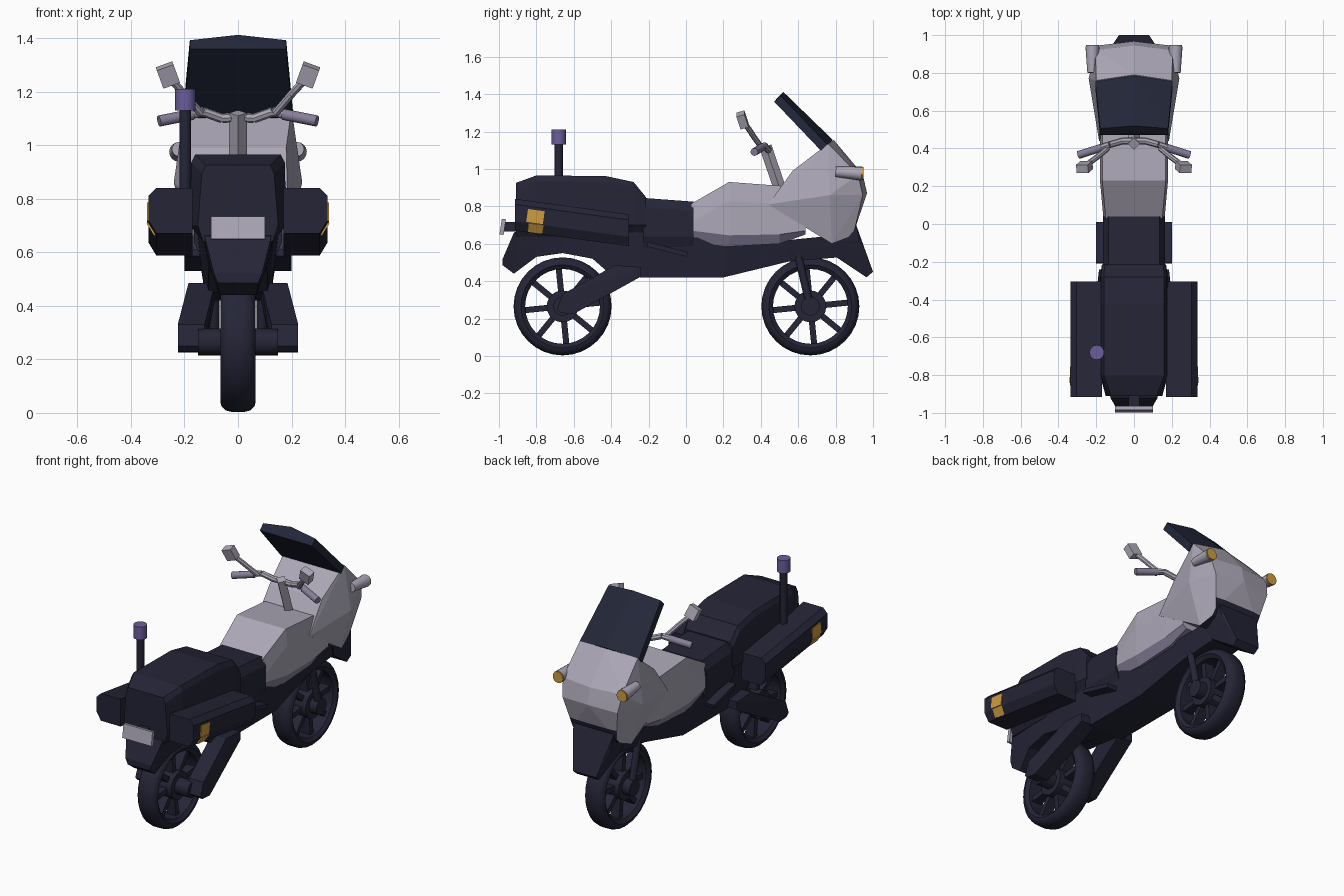
import bpy, bmesh, math
from mathutils import Vector, Matrix

if "Cube" in bpy.data.objects:
    bpy.data.objects.remove(bpy.data.objects["Cube"])


def material(name, rgb):
    m = bpy.data.materials.new(name)
    m.diffuse_color = (*rgb, 1)
    m.use_nodes = True
    m.node_tree.nodes["Principled BSDF"].inputs["Base Color"].default_value = m.diffuse_color
    return m


NAVY = material("dark navy", (0.018, 0.018, 0.038))
GLASS = material("smoked glass", (0.016, 0.02, 0.04))
GREY = material("light grey", (0.41, 0.385, 0.47))
LILAC = material("muted lilac", (0.24, 0.21, 0.32))
PURPLE = material("purple lamp", (0.15, 0.11, 0.33))
AMBER = material("amber", (0.62, 0.34, 0.05))
smooth = []


def finish(name, bm, *mats, soft=False):
    bmesh.ops.recalc_face_normals(bm, faces=bm.faces)
    me = bpy.data.meshes.new(name)
    bm.to_mesh(me)
    bm.free()
    for m in mats:
        me.materials.append(m)
    ob = bpy.data.objects.new(name, me)
    bpy.context.collection.objects.link(ob)
    if soft:
        smooth.append(ob)
    return ob


def hull(points, mirror=True):
    bm = bmesh.new()
    for x, y, z in points:
        bm.verts.new((x, y, z))
        if mirror and x:
            bm.verts.new((-x, y, z))
    r = bmesh.ops.convex_hull(bm, input=bm.verts)
    junk = [v for v in bm.verts if not v.link_faces]
    bmesh.ops.delete(bm, geom=junk, context='VERTS')
    return bm


def loft(name, sections, mats, lower=None):
    """sections: (y, right half outline from top to bottom as x, z)"""
    bm = bmesh.new()
    rings = []
    for y, half in sections:
        ring = half + [(-x, z) for x, z in reversed(half)]
        rings.append([bm.verts.new((x, y, z)) for x, z in ring])
    n, h = len(rings[0]), len(sections[0][1])
    for a, b in zip(rings, rings[1:]):
        for i in range(n):
            f = bm.faces.new((a[i], a[(i + 1) % n], b[(i + 1) % n], b[i]))
            if lower is not None and lower <= i < n - 1 - lower:
                f.material_index = 1
    bm.faces.new(rings[0])
    bm.faces.new(rings[-1])
    return finish(name, bm, *mats)


def box(name, c, size, mat, rot=(0, 0, 0)):
    bm = bmesh.new()
    bmesh.ops.create_cube(bm, size=1)
    ob = finish(name, bm, mat)
    ob.location, ob.scale, ob.rotation_euler = c, size, rot
    return ob


def rod(name, a, b, r, mat, n=12, r2=None):
    a, b = Vector(a), Vector(b)
    bm = bmesh.new()
    bmesh.ops.create_cone(bm, cap_ends=True, segments=n, radius1=r,
                          radius2=r if r2 is None else r2, depth=(b - a).length)
    q = (b - a).to_track_quat('Z', 'Y')
    bm.transform(Matrix.Translation((a + b) / 2) @ q.to_matrix().to_4x4())
    return finish(name, bm, mat, soft=n > 6)


def lathe(name, profile, y, z, mat, n=32):
    """closed (x, radius) profile spun about a wheel axle"""
    bm = bmesh.new()
    rings = [[bm.verts.new((x, y + r * math.cos(t), z + r * math.sin(t))) for x, r in profile]
             for t in (2 * math.pi * k / n for k in range(n))]
    m = len(profile)
    for k in range(n):
        a, b = rings[k], rings[(k + 1) % n]
        for i in range(m):
            bm.faces.new((a[i], a[(i + 1) % m], b[(i + 1) % m], b[i]))
    return finish(name, bm, mat, soft=True)


# wheels: tyre, hub, axle and eight spokes
tyre = [(-.066, .222), (-.062, .24), (-.045, .256), (-.02, .262), (.02, .262),
        (.045, .256), (.062, .24), (.066, .222), (.05, .2), (-.05, .2)]
for label, wy, axle in (("front", .665, .11), ("rear", -.66, .15)):
    wz = .265
    lathe(label + "_tyre", tyre, wy, wz, NAVY)
    rod(label + "_hub", (-.06, wy, wz), (.06, wy, wz), .085, NAVY, 20)
    rod(label + "_axle", (-axle, wy, wz), (axle, wy, wz), .05, NAVY, 16)
    for k in range(8):
        t = k * math.pi / 4 + .1
        box(label + "_spoke", (0, wy + .14 * math.cos(t), wz + .14 * math.sin(t)),
            (.06, .15, .032), NAVY, (t, 0, 0))

# chassis with tail fender and belly: y, top, bottom, half widths
loft("chassis", [(y, [(wt, t), (wb, b)]) for y, t, b, wt, wb in (
    (-.98, .52, .485, .09, .075), (-.92, .66, .44, .125, .07), (-.8, .7, .53, .14, .1),
    (-.66, .7, .55, .14, .11), (-.5, .7, .52, .14, .11), (-.42, .68, .45, .14, .11),
    (-.24, .66, .42, .15, .12), (.2, .62, .42, .15, .12), (.55, .62, .505, .14, .1),
    (.85, .65, .53, .11, .09))], [NAVY])

# rear trunk and seat
loft("trunk", [(y, [(w - .015, t), (w, t - .03), (wb, .7), (.13, .64)]) for y, t, w, wb in (
    (-.91, .925, .135, .15), (-.8, .965, .175, .18), (-.43, .962, .175, .18),
    (-.28, .93, .175, .18), (-.215, .85, .17, .17))], [NAVY])
loft("seat", [(y, [(.135, t), (.165, t - .05), (.165, .64), (.14, .58)])
              for y, t in ((-.23, .845), (.04, .825))], [NAVY])

# fuel tank with lilac lower band
loft("tank", [(y, [(w, t), (w + .012, t - .1), (w + .012, m), (w - .015, b)])
              for y, t, w, m, b in ((.03, .815, .15, .67, .61), (.23, .93, .168, .645, .585),
                                    (.5, .91, .168, .65, .6), (.64, .86, .165, .67, .65))],
     [GREY, LILAC], lower=2)

# front fairing, dark across the low nose
bm = hull([(.185, .44, .81), (.18, .57, .99), (.2, .76, 1.135), (0, .79, 1.155), (.205, .92, .97),
           (0, .945, .97), (.24, .77, .86), (.19, .945, .86), (0, .968, .87),
           (.15, .9, .67), (.17, .78, .6), (.15, .87, .635)])
bmesh.ops.bisect_plane(bm, geom=bm.verts[:] + bm.edges[:] + bm.faces[:],
                       plane_co=(0, 0, .73), plane_no=(0, 0, 1))
bm.normal_update()
for f in bm.faces:
    n = f.normal
    if f.calc_center_median().z < .73 and abs(n.x) < .7 and n.y > -.2:
        f.material_index = 1
finish("fairing", bm, GREY, NAVY)

# front fender beak
finish("front_fender", hull([(.14, .91, .7), (.13, .925, .62), (.08, 1, .45), (.075, .965, .42),
                             (.1, .8, .53), (.12, .76, .61)]), NAVY)

# windshield slab
front = [(0, .785, 1.155), (.205, .755, 1.13), (0, .52, 1.412), (.18, .505, 1.392)]
finish("windshield", hull(front + [(x, y - .033, z - .033) for x, y, z in front]), GLASS)

# tail plate, lamp pole, steering stem
box("plate_mount", (0, -.93, .69), (.06, .1, .05), NAVY)
box("tail_plate", (0, -.98, .69), (.2, .022, .085), GREY, (-.15, 0, 0))
rod("lamp_pole", (-.197, -.68, .78), (-.197, -.68, 1.14), .022, NAVY)
rod("pole_lamp", (-.197, -.68, 1.13), (-.197, -.68, 1.21), .039, PURPLE, 16)
rod("steering_stem", (0, .5, .9), (0, .425, 1.12), .033, GREY, 4)

# parts repeated on both sides
for s in (-1, 1):
    # pannier: chamfered box sloping down to the front, with amber reflector
    sec = [(.17, .84), (.305, .84), (.335, .81), (.335, .72), (.305, .67), (.17, .67)]
    pts = [(s * x, y, z - d) for y, d in ((-.915, 0), (-.305, .083)) for x, z in sec]
    finish("pannier", hull(pts, False), NAVY)
    box("reflector", (s * .336, -.805, .745), (.007, .09, .07), AMBER, (-.135, 0, 0))
    box("reflector_lower", (s * .3225, -.805, .683), (.007, .08, .055), AMBER, (-.135, s * .54, 0))
    # exhaust pod beside the rear wheel
    pod = [(s * x, y, z) for x in (.125, .225)
           for y, z in ((-.69, .25), (-.66, .33), (-.6, .225), (-.67, .23))]
    pod += [(s * x, y, z) for x in (.085, .185)
            for y, z in ((-.38, .485), (-.24, .475), (-.24, .425))]
    finish("exhaust_pod", hull(pod, False), NAVY)
    # foot board and fork leg
    box("foot_board", (s * .165, -.1, .57), (.07, .22, .025), NAVY, (-.25, 0, 0))
    rod("fork_leg", (s * .09, .585, .6), (s * .09, .665, .26), .021, NAVY)
    # turn signal with amber lens
    rod("signal_body", (s * .22, .8, .985), (s * .22, .94, .975), .027, GREY, 16, .037)
    rod("signal_lens", (s * .22, .94, .975), (s * .22, .948, .975), .035, AMBER, 16)
    # handlebar, grip and mirror
    path = [(0, .44, 1.105), (.06, .44, 1.1), (.13, .42, 1.125), (.19, .4, 1.112)]
    for a, b in zip(path, path[1:]):
        rod("handlebar", (s * a[0], *a[1:]), (s * b[0], *b[1:]), .018, GREY, 8)
    rod("grip", (s * .17, .405, 1.115), (s * .295, .365, 1.09), .021, LILAC)
    rod("mirror_stalk", (s * .14, .4, 1.12), (s * .2, .35, 1.19), .015, GREY, 8)
    rod("mirror_stalk_tip", (s * .195, .355, 1.185), (s * .255, .31, 1.25), .015, GREY, 8)
    box("mirror", (s * .262, .302, 1.262), (.066, .045, .075), GREY, (.3, s * .35, 0))

# smooth the round parts
bpy.ops.object.select_all(action='DESELECT')
for ob in smooth:
    ob.select_set(True)
bpy.context.view_layer.objects.active = smooth[0]
bpy.ops.object.shade_smooth_by_angle(angle=math.radians(35))
